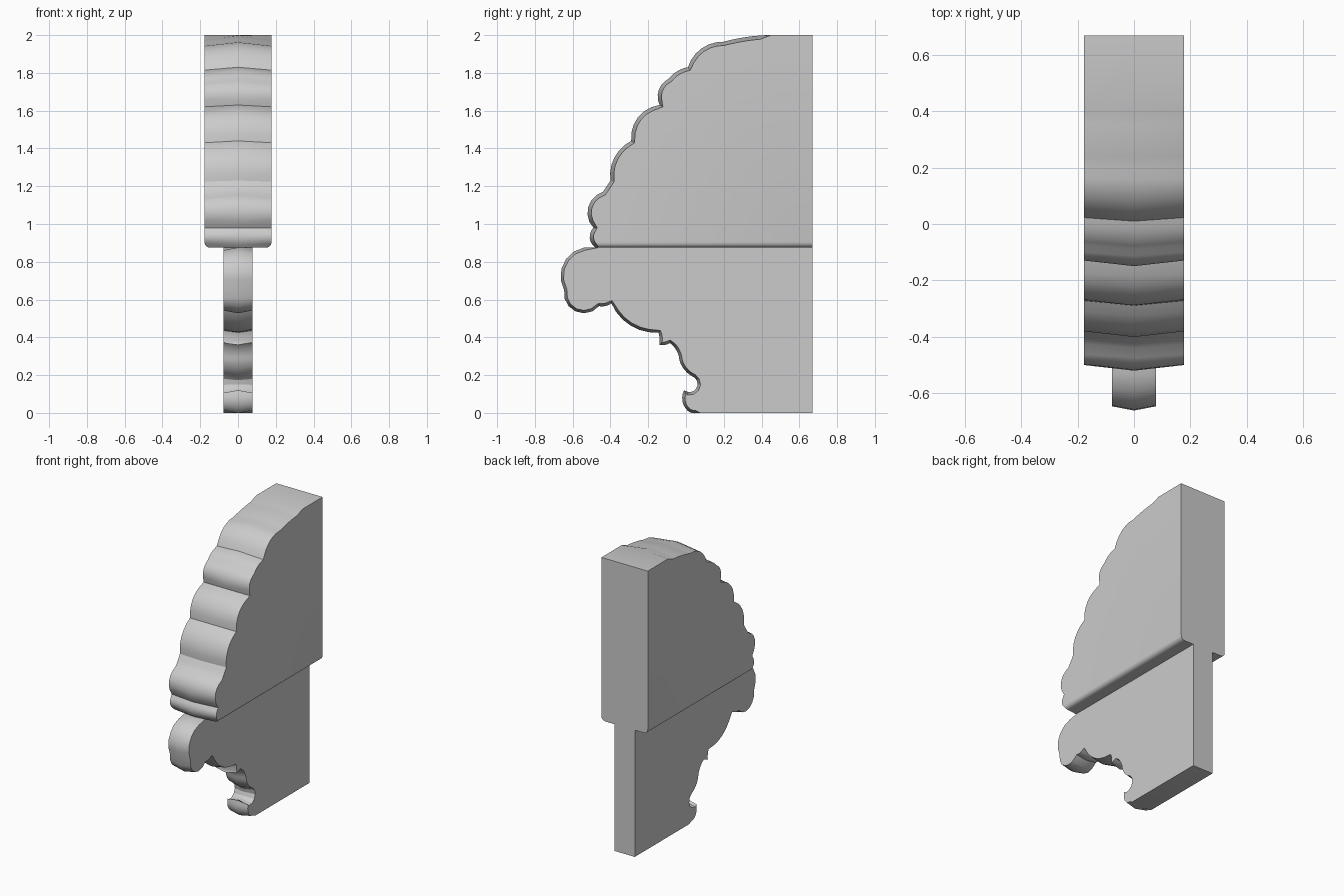
import bpy
import bmesh
import math
from mathutils import Vector

cube = bpy.data.objects.get("Cube")
if cube:
    bpy.data.objects.remove(cube, do_unlink=True)

BACK = 0.67
LEDGE = 0.875

stone = bpy.data.materials.new("plain_grey")
stone.use_nodes = True
grey = (0.6, 0.6, 0.6, 1)
stone.diffuse_color = grey
stone.node_tree.nodes["Principled BSDF"].inputs["Base Color"].default_value = grey


def arc(start, middle, end, steps=6):
    """Points on the circle through three points, without the last one."""
    a, b, c = Vector(start), Vector(middle), Vector(end)
    p, q = b - a, c - a
    cross = 2 * p.cross(q)
    if abs(cross) < 1e-5:
        return [a, b]
    centre = a + Vector((q.y * p.length_squared - p.y * q.length_squared,
                         p.x * q.length_squared - q.x * p.length_squared)) / cross
    spoke = a - centre
    first = math.atan2(spoke.y, spoke.x)
    last = math.atan2(c.y - centre.y, c.x - centre.x)
    turn = (last - first) % math.tau
    if cross < 0:
        turn -= math.tau
    radius = spoke.length
    angles = [first + turn * i / steps for i in range(steps)]
    return [centre + radius * Vector((math.cos(t), math.sin(t))) for t in angles]


def scalloped_edge(points):
    """Chain of arcs; every second point is the crown of an arc."""
    edge = []
    for i in range(0, len(points) - 2, 2):
        edge += arc(*points[i:i + 3])
    return edge + [Vector(points[-1])]


def inset_edge(edge, depth):
    """Move the carved edge towards the solid; the ends slide along y."""
    moved = [edge[0] + Vector((depth, 0))]
    for before, here, after in zip(edge, edge[1:], edge[2:]):
        along = ((here - before).normalized() + (after - here).normalized()).normalized()
        moved.append(here + depth * Vector((along.y, -along.x)))
    return moved + [edge[-1] + Vector((depth, 0))]


def build_slab(name, points, half_width, depth, rounding=0):
    """Slab whose carved front rises to a ridge along the middle."""
    edge = scalloped_edge(points)
    # the inset normal points right of travel, so travel must run upward
    side = inset_edge(edge, depth)
    bm = bmesh.new()
    rings = []
    for x, line in ((-half_width, side), (0, edge), (half_width, side)):
        outline = line + [Vector((BACK, line[-1].y)), Vector((BACK, line[0].y))]
        rings.append([bm.verts.new((x, p.x, p.y)) for p in outline])
    count = len(rings[0])
    for near, far in zip(rings, rings[1:]):
        for i in range(count):
            j = (i + 1) % count
            bm.faces.new((near[i], near[j], far[j], far[i]))
    bm.faces.new(rings[0])
    bm.faces.new(rings[-1])
    bmesh.ops.recalc_face_normals(bm, faces=bm.faces)
    # soften the two long lower edges
    if rounding:
        long_edges = [e for e in bm.edges if abs(e.verts[0].co.x) > half_width * 0.9
                      and e.verts[0].co.x == e.verts[1].co.x
                      and all(v.co.z < LEDGE + 0.001 for v in e.verts)]
        bmesh.ops.bevel(bm, geom=long_edges, offset=rounding, segments=4,
                        profile=0.5, affect='EDGES')
    mesh = bpy.data.meshes.new(name)
    bm.to_mesh(mesh)
    bm.free()
    mesh.materials.append(stone)
    obj = bpy.data.objects.new(name, mesh)
    bpy.context.collection.objects.link(obj)
    bpy.ops.object.select_all(action='DESELECT')
    obj.select_set(True)
    bpy.context.view_layer.objects.active = obj
    bpy.ops.object.shade_smooth_by_angle(angle=math.radians(30))
    return obj


# upper slab, carved from the ledge up to the crown
upper_edge = [
    (-.48, LEDGE), (-.51, .93), (-.49, .98), (-.52, 1.08), (-.44, 1.17),
    (-.42, 1.2), (-.4, 1.23), (-.385, 1.34), (-.29, 1.44), (-.25, 1.57),
    (-.14, 1.63), (-.14, 1.72), (-.09, 1.77), (-.06, 1.8), (.01, 1.83),
    (.07, 1.92), (.2, 1.965), (.32, 1.99), (.43, 2),
]
build_slab("upper_slab", upper_edge, 0.177, 0.02, 0.03)

# lower slab, carved from the foot up to the rounded nose
lower_edge = [
    (.06, 0), (.03, 0), (.01, .01), (-.02, .07), (-.01, .12), (.06, .14),
    (.04, .19), (-.01, .23), (-.035, .28), (-.05, .33), (-.085, .37),
    (-.11, .36), (-.14, .36), (-.14, .39), (-.145, .425), (-.29, .46),
    (-.395, .58), (-.43, .565), (-.46, .565), (-.58, .535), (-.645, .65),
    (-.635, .815), (-.48, LEDGE),
]
build_slab("lower_slab", lower_edge, 0.078, 0.015)
